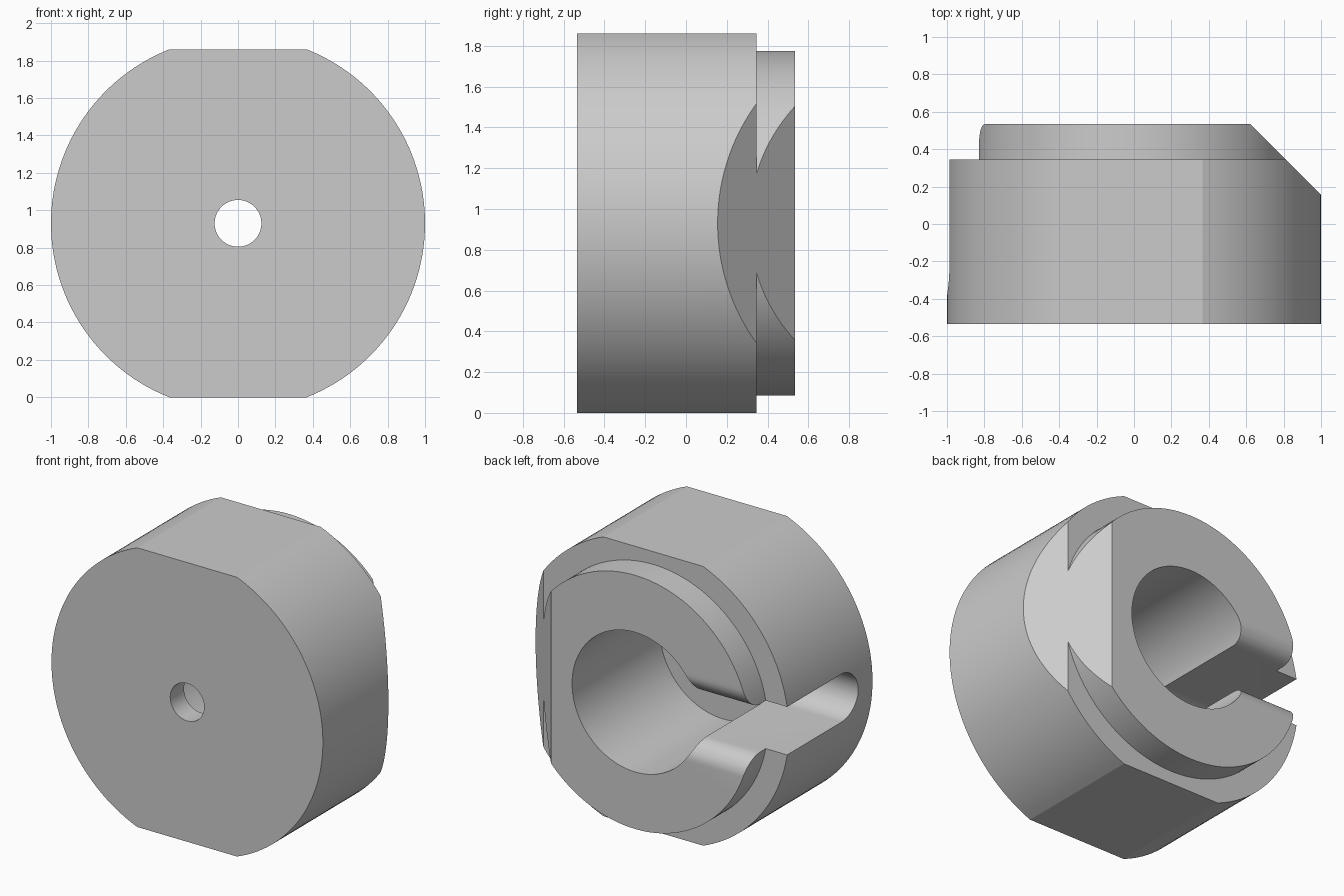
import bpy, bmesh
from math import sin, cos, pi, asin, radians
from mathutils import Vector

# Remove the default cube
old = bpy.data.objects.get("Cube")
if old:
    bpy.data.objects.remove(old, do_unlink=True)

MID = 0.93            # height of the main axis
FRONT, STEP, BACK = -0.535, 0.345, 0.535
FLOOR = -0.39         # bottom of the bore and slot

grey = bpy.data.materials.new("plain grey")
grey.use_nodes = True
colour = (0.6, 0.6, 0.6, 1)
grey.diffuse_color = colour
grey.node_tree.nodes["Principled BSDF"].inputs["Base Color"].default_value = colour


def arc(cu, cv, r, a0, a1, n):
    """Points on an arc, both ends included."""
    return [(cu + r * cos(a0 + (a1 - a0) * i / n),
             cv + r * sin(a0 + (a1 - a0) * i / n)) for i in range(n + 1)]


def prism(name, outline, place, low, high):
    """Extrude a 2D outline; place(u, v, w) gives each 3D point."""
    bm = bmesh.new()
    face = bm.faces.new([bm.verts.new(place(u, v, low)) for u, v in outline])
    shift = Vector(place(0, 0, high)) - Vector(place(0, 0, low))
    side = bmesh.ops.extrude_face_region(bm, geom=[face])["geom"]
    bmesh.ops.translate(bm, vec=shift,
                        verts=[g for g in side if isinstance(g, bmesh.types.BMVert)])
    bmesh.ops.recalc_face_normals(bm, faces=bm.faces)
    mesh = bpy.data.meshes.new(name)
    bm.to_mesh(mesh)
    bm.free()
    mesh.materials.append(grey)
    obj = bpy.data.objects.new(name, mesh)
    bpy.context.collection.objects.link(obj)
    return obj


def along_y(u, v, w):
    return (u, w, MID + v)


def along_x(u, v, w):
    return (w, u, MID + v)


def along_z(u, v, w):
    return (u, v, w)


def disc(name, radius, low, high, n=128):
    return prism(name, arc(0, 0, radius, 0, 2 * pi, n)[:-1], along_y, low, high)


def combine(target, tool, operation):
    mod = target.modifiers.new(tool.name, "BOOLEAN")
    mod.operation, mod.solver, mod.object = operation, "EXACT", tool
    bpy.context.view_layer.objects.active = target
    bpy.ops.object.modifier_apply(modifier=mod.name)
    bpy.data.objects.remove(tool, do_unlink=True)


# Main round body with flats on top and bottom
a = asin(MID)
outline = arc(0, 0, 1, -a, a, 56) + arc(0, 0, 1, pi - a, pi + a, 56)
body = prism("slotted_collar", outline, along_y, FRONT, STEP)

# Raised rim at the back
combine(body, disc("back_rim", 0.845, 0, BACK), "UNION")

# Slanted cut across one side
combine(body, prism("corner_cut", [(0.155, 1), (1.155, 0), (1.5, 1)],
                    along_z, -1, 3), "DIFFERENCE")

# Wide bore from the back and a small hole through the front
combine(body, disc("bore", 0.465, FLOOR, 1), "DIFFERENCE")
combine(body, disc("small_hole", 0.125, -1, 0, 64), "DIFFERENCE")

# Side slot with a round end and rounded lips at the back
half, lip = 0.16, 0.13
upper = arc(BACK - lip, half + lip, lip, -pi / 2, 0, 12)
upper += [(1, half + lip)]
lower = [(u, -v) for u, v in reversed(upper)]
tip = arc(FLOOR + half + 0.005, 0, half, -pi / 2, -3 * pi / 2, 28)
combine(body, prism("slot", upper + lower + tip, along_x, -1.5, -0.1), "DIFFERENCE")

# Smooth curved walls, keep the edges crisp
bpy.ops.object.select_all(action="DESELECT")
body.select_set(True)
bpy.context.view_layer.objects.active = body
bpy.ops.object.shade_smooth_by_angle(angle=radians(20))
